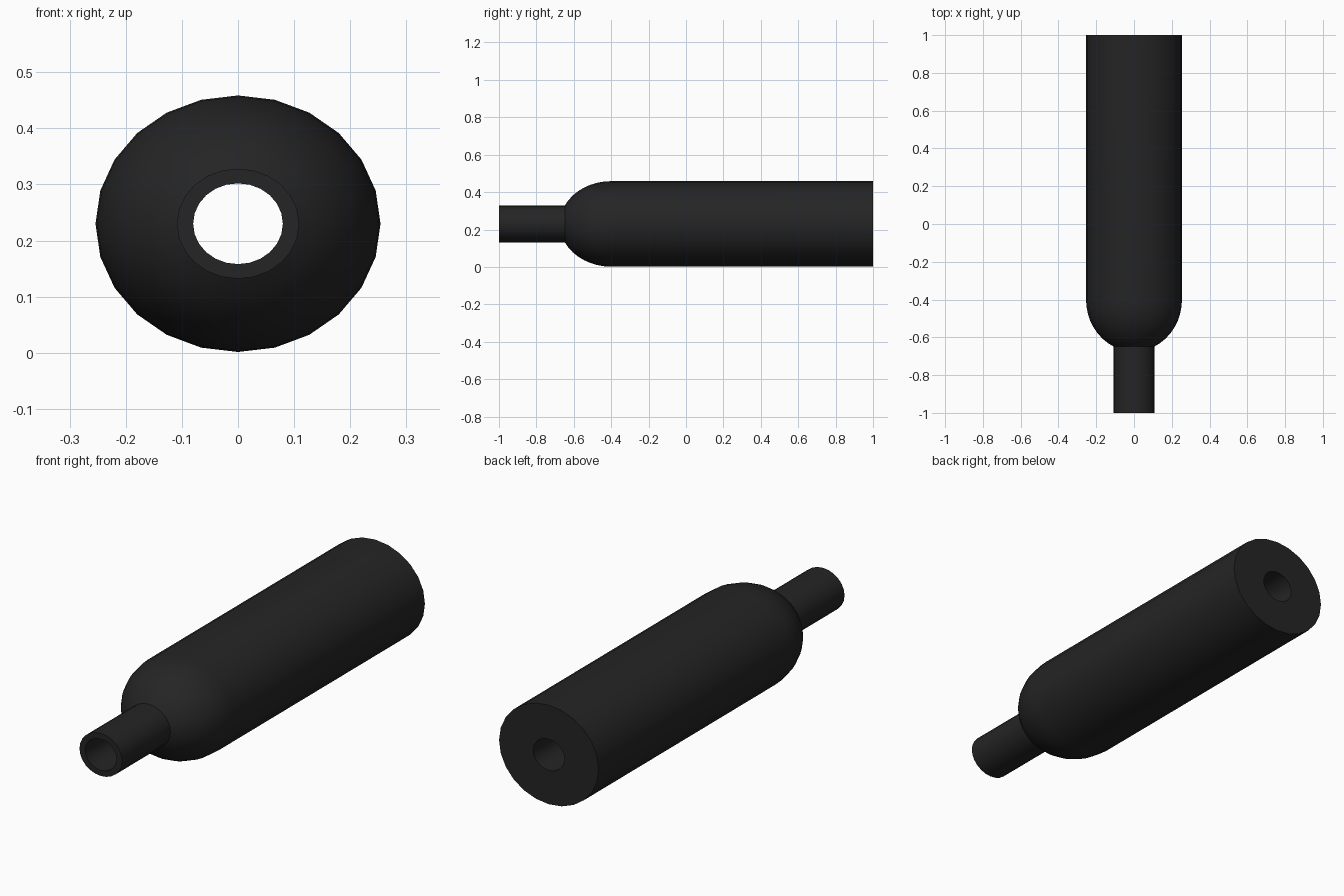
import bpy, bmesh, math

if "Cube" in bpy.data.objects:
    bpy.data.objects.remove(bpy.data.objects["Cube"])

SIDES = 24
CENTRE_Z = 0.23
FLATTEN = 0.9          # cross-section is slightly wider than tall
R_BODY, R_NECK, R_BORE = 0.254, 0.109, 0.08
Y_FRONT, Y_NECK, Y_DOME, Y_BACK = -1.0, -0.648, -0.40, 1.0

black = bpy.data.materials.new("black_metal")
black.diffuse_color = (0.018, 0.018, 0.018, 1)
black.use_nodes = True
black.node_tree.nodes["Principled BSDF"].inputs["Base Color"].default_value = black.diffuse_color


def lathe(name, profile):
    """Revolve (y, radius) points round the long axis as a flattened tube."""
    bm = bmesh.new()
    rings = []
    for y, r in profile:
        angles = [2 * math.pi * i / SIDES for i in range(SIDES)]
        rings.append([bm.verts.new((r * math.sin(a), y, CENTRE_Z + r * FLATTEN * math.cos(a)))
                      for a in angles])
    for a, b in zip(rings, rings[1:]):
        for i in range(SIDES):
            j = (i + 1) % SIDES
            bm.faces.new((a[i], a[j], b[j], b[i]))
    mesh = bpy.data.meshes.new(name)
    bm.to_mesh(mesh)
    bm.free()
    ob = bpy.data.objects.new(name, mesh)
    bpy.context.collection.objects.link(ob)
    mesh.materials.append(black)
    bpy.ops.object.select_all(action='DESELECT')
    ob.select_set(True)
    bpy.context.view_layer.objects.active = ob
    bpy.ops.object.shade_smooth_by_angle(angle=math.radians(35))
    return ob


# Main cylinder: rounded shoulder, flat back and through bore
end = math.acos(R_NECK / R_BODY)
depth = (Y_DOME - Y_NECK) / math.sin(end)
dome = [(Y_DOME - depth * math.sin(end * t / 8), R_BODY * math.cos(end * t / 8))
        for t in range(8, -1, -1)]
lathe("main_cylinder", dome + [(Y_BACK, R_BODY), (Y_BACK, R_BORE), (Y_NECK, R_BORE)])

# Narrow front neck with open end
lathe("front_neck", [(Y_NECK, R_BORE), (Y_FRONT, R_BORE), (Y_FRONT, R_NECK), (Y_NECK, R_NECK)])
